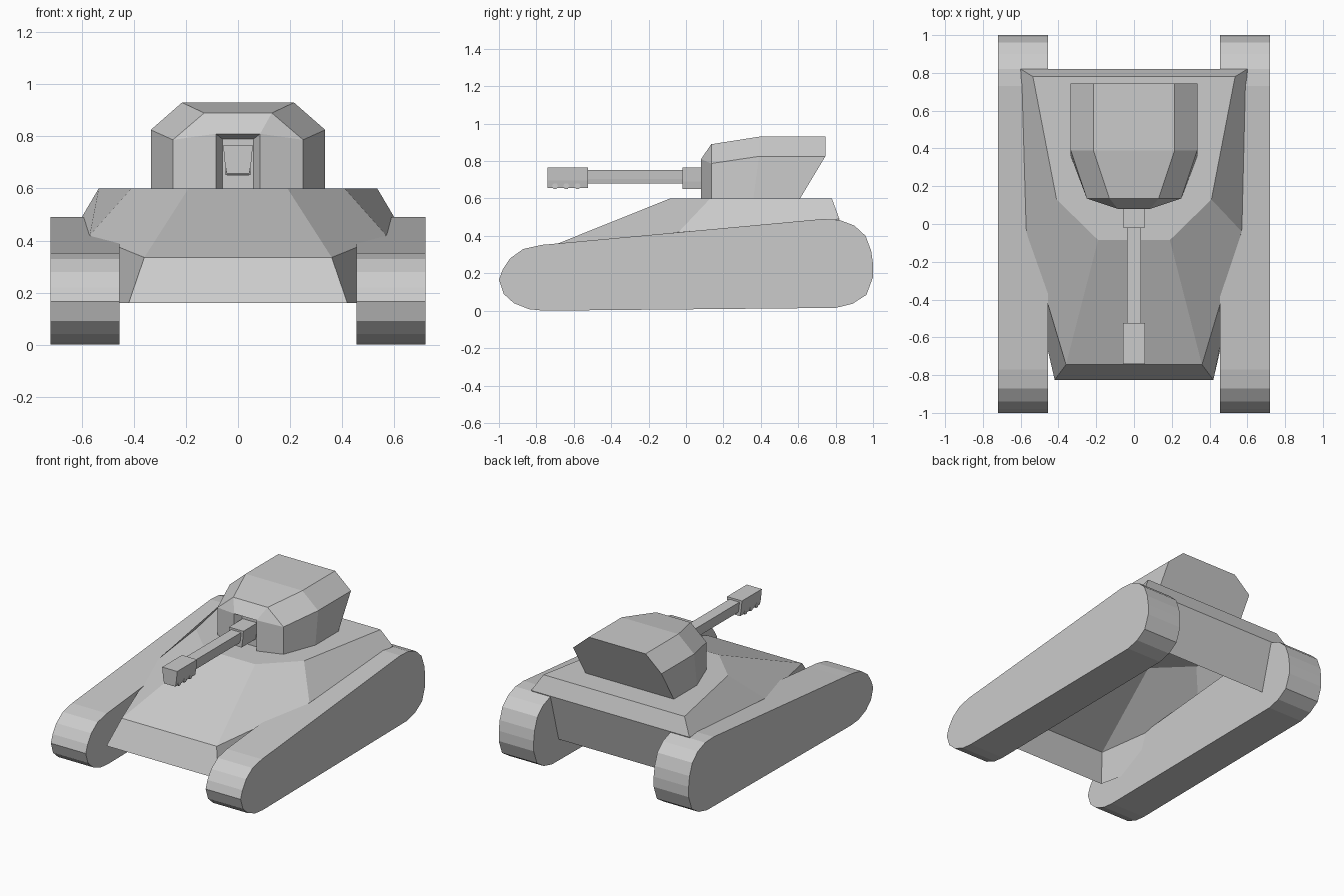
import bpy, bmesh, math

if "Cube" in bpy.data.objects:
    bpy.data.objects.remove(bpy.data.objects["Cube"])


def make_object(name, verts, faces):
    bm = bmesh.new()
    vs = [bm.verts.new(v) for v in verts]
    for f in faces:
        bm.faces.new([vs[i] for i in f])
    bmesh.ops.recalc_face_normals(bm, faces=bm.faces)
    mesh = bpy.data.meshes.new(name)
    bm.to_mesh(mesh)
    bm.free()
    ob = bpy.data.objects.new(name, mesh)
    bpy.context.collection.objects.link(ob)
    return ob


def symmetric(name, half, spans, sides):
    """Mirror half-body points over x; spans cross the centre, sides repeat."""
    n = len(half)
    verts = half + [(-x, y, z) for x, y, z in half]
    faces = [s + [i + n for i in reversed(s)] for s in spans]
    for s in sides:
        faces += [s, [i + n for i in reversed(s)]]
    return make_object(name, verts, faces)


def prism(name, near, far):
    """Join two matching outlines into a closed solid."""
    n = len(near)
    faces = [list(range(n)), list(range(n, 2 * n))]
    faces += [[i, (i + 1) % n, (i + 1) % n + n, i + n] for i in range(n)]
    return make_object(name, near + far, faces)


# Tracks: one side outline extruded across x, on both sides
track = [(-1, .165), (-.98, .22), (-.94, .28), (-.87, .33), (-.77, .352),
         (-.68, .36), (.73, .49), (.82, .485), (.90, .455), (.96, .40),
         (.99, .32), (1, .25), (1, .18), (.965, .085), (.89, .037),
         (.80, .015), (-.45, .003), (-.76, 0), (-.84, .008), (-.92, .04),
         (-.975, .09)]
for side, s in (("left", -1), ("right", 1)):
    prism(side + "_track", [(s * .455, y, z) for y, z in track],
          [(s * .72, y, z) for y, z in track])

# Hull: sloped plates, open underneath
symmetric("hull",
          [(.42, -.825, .16), (.36, -.745, .335), (.19, -.085, .6),
           (.41, .13, .6), (.535, .78, .6), (.6, .82, .49),
           (.6, .73, .16), (.57, -.04, .42), (.6, -.04, .16)],
          [[0, 1], [1, 2], [2, 3, 4], [4, 5], [5, 6]],
          [[1, 7, 3, 2], [3, 7, 5, 4], [0, 8, 7, 1], [8, 6, 5, 7]])

# Turret with the gun recess in its nose
symmetric("turret",
          [(.085, .08, .6), (.085, .08, .81), (.25, .135, .6),
           (.25, .135, .787), (.13, .135, .89), (.335, .36, .6),
           (.335, .39, .825), (.215, .39, .93), (.335, .61, .6),
           (.335, .745, .825), (.215, .745, .93), (.06, .13, .6),
           (.06, .13, .79)],
          [[1, 4], [4, 7], [7, 10], [10, 9, 8], [1, 12], [12, 11]],
          [[0, 2, 3, 1], [1, 3, 4], [2, 5, 6, 3], [3, 6, 7, 4],
           [5, 8, 9, 6], [6, 9, 10, 7], [0, 1, 12, 11]])


# Gun: three lengths sharing a section that narrows downward
def gun_part(name, y0, y1, w, z0, z1):
    zm = z0 + (z1 - z0) * .35
    sec = [(w, z1), (w * .88, zm), (w * .75, z0),
           (-w * .75, z0), (-w * .88, zm), (-w, z1)]
    prism(name, [(x, y0, z) for x, z in sec], [(x, y1, z) for x, z in sec])


gun_part("gun_mount", -.02, .14, .055, .65, .765)
gun_part("gun_barrel", -.53, -.01, .038, .68, .752)
gun_part("muzzle_brake", -.74, -.525, .057, .657, .765)

# Small vents along the lower edge of the muzzle
for i in range(3):
    y = -.70 + i * .06
    ring = [(y + .017 * math.cos(k * math.pi / 3),
             .666 + .017 * math.sin(k * math.pi / 3)) for k in range(6)]
    prism("muzzle_vent", [(-.048, a, b) for a, b in ring],
          [(.048, a, b) for a, b in ring])
